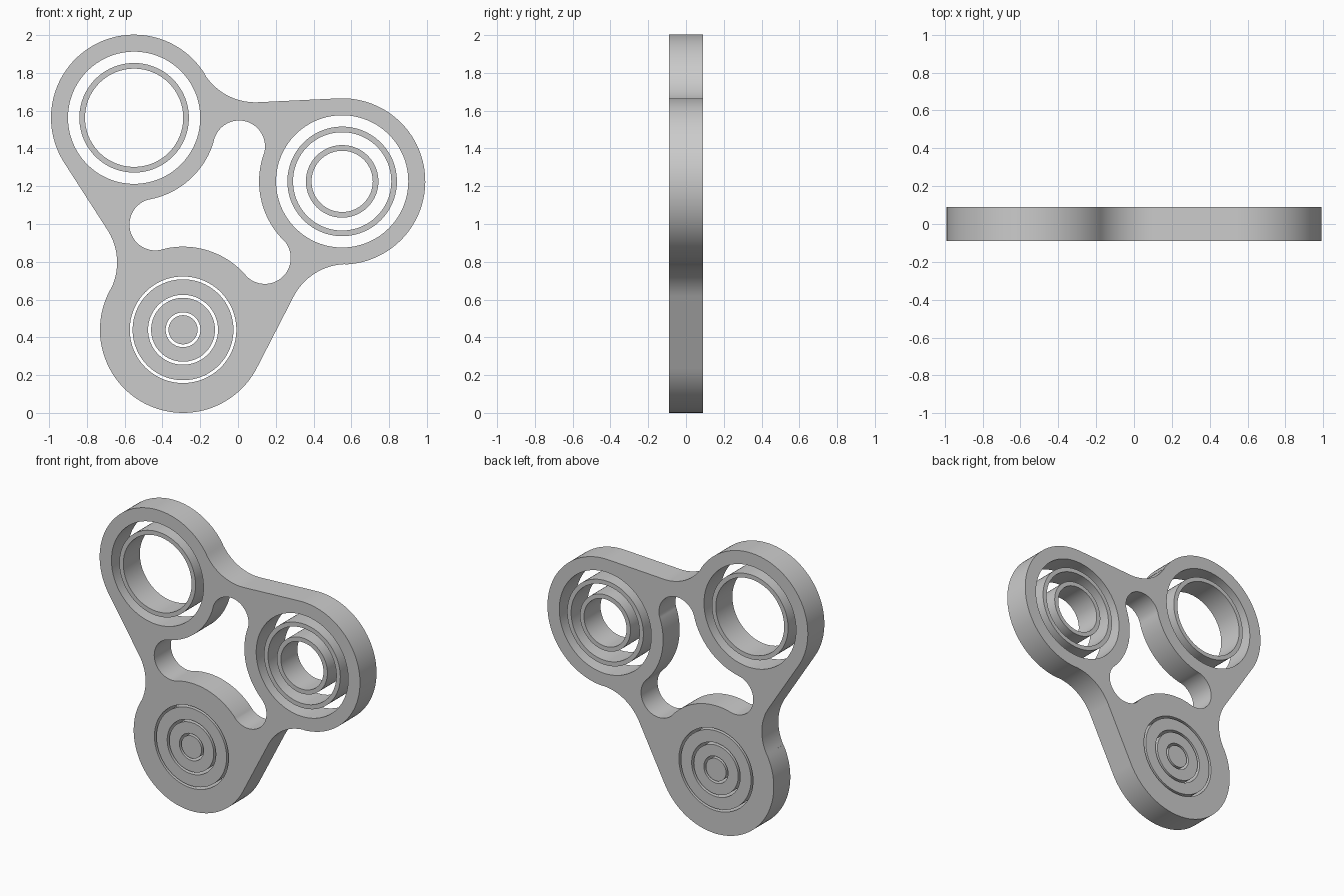
import bpy, bmesh, math
from mathutils import Vector

if "Cube" in bpy.data.objects:
    bpy.data.objects.remove(bpy.data.objects["Cube"])

HALF = 0.09                       # half thickness
MID = Vector((-0.0965, 1.076))    # centre of the three-fold layout (x, z)
R = 0.44                          # lobe radius


def polar(rad, deg):
    a = math.radians(deg)
    return MID + rad * Vector((math.cos(a), math.sin(a)))


def circle(c, r, n=128):
    return [(c.x + r * math.cos(2 * math.pi * i / n),
             c.y + r * math.sin(2 * math.pi * i / n)) for i in range(n)]


def belt(chain):
    """Closed outline tangent to circles (centre, signed radius); negative = concave."""
    n = len(chain)
    normals = []
    for i in range(n):
        (c1, r1), (c2, r2) = chain[i], chain[(i + 1) % n]
        d = c2 - c1
        k = max(-1, min(1, (r1 - r2) / d.length))
        normals.append(math.atan2(d.y, d.x) - math.acos(k))
    pts = []
    for i, (c, r) in enumerate(chain):
        a, b = normals[i - 1], normals[i]
        sweep = (b - a) % (2 * math.pi)
        if r < 0:
            sweep -= 2 * math.pi
        steps = max(8, int(abs(sweep) / math.radians(3)))
        for j in range(steps + 1):
            t = a + sweep * j / steps
            p = (c.x + r * math.cos(t), c.y + r * math.sin(t))
            if not pts or (Vector(p) - Vector(pts[-1])).length > 1e-3:
                pts.append(p)
    if (Vector(pts[0]) - Vector(pts[-1])).length < 1e-3:
        pts.pop()
    return pts


def plate(name, loops):
    """Extrude nested outlines (holes by even-odd fill) into an upright plate."""
    cu = bpy.data.curves.new(name, 'CURVE')
    cu.dimensions = '2D'
    cu.fill_mode = 'BOTH'
    cu.extrude = HALF
    for loop in loops:
        sp = cu.splines.new('POLY')
        sp.points.add(len(loop) - 1)
        for p, (x, z) in zip(sp.points, loop):
            p.co = (x, z, 0, 1)
        sp.use_cyclic_u = True
    tmp = bpy.data.objects.new(name + "_outline", cu)
    bpy.context.collection.objects.link(tmp)
    dg = bpy.context.evaluated_depsgraph_get()
    me = bpy.data.meshes.new_from_object(tmp.evaluated_get(dg))
    bpy.data.objects.remove(tmp)
    bm = bmesh.new()
    bm.from_mesh(me)
    bmesh.ops.remove_doubles(bm, verts=bm.verts, dist=1e-5)
    for v in bm.verts:
        v.co = (v.co.x, -v.co.z, v.co.y)
    bmesh.ops.recalc_face_normals(bm, faces=bm.faces)
    bm.to_mesh(me)
    bm.free()
    me.name = name
    ob = bpy.data.objects.new(name, me)
    bpy.context.collection.objects.link(ob)
    bpy.ops.object.select_all(action='DESELECT')
    ob.select_set(True)
    bpy.context.view_layer.objects.active = ob
    bpy.ops.object.shade_smooth_by_angle(angle=math.radians(30))
    return ob


right, upper, lower = (polar(0.665, d) for d in (13, 133, 253))

# Body: outer outline, central cut-out and three bores
outer, inner = [], []
for k in range(3):
    lobe = polar(0.665, 13 + 120 * k)
    outer += [(lobe, R), (polar(0.905, 78 + 120 * k), -0.317)]
    inner += [(lobe, -R), (polar(0.35, 73 + 120 * k), 0.137)]
plate("body", [belt(outer), belt(inner),
               circle(right, 0.35), circle(upper, 0.35), circle(lower, 0.282)])

# Loose concentric rings: (name, centre, outer radius, inner radius)
for name, c, ro, ri in (
        ("upper_ring", upper, 0.29, 0.26),
        ("right_outer_ring", right, 0.29, 0.26),
        ("right_inner_ring", right, 0.192, 0.162),
        ("lower_outer_ring", lower, 0.267, 0.185),
        ("lower_inner_ring", lower, 0.169, 0.092)):
    plate(name, [circle(c, ro), circle(c, ri)])

# Solid core of the lower lobe
plate("lower_core", [circle(lower, 0.077)])
